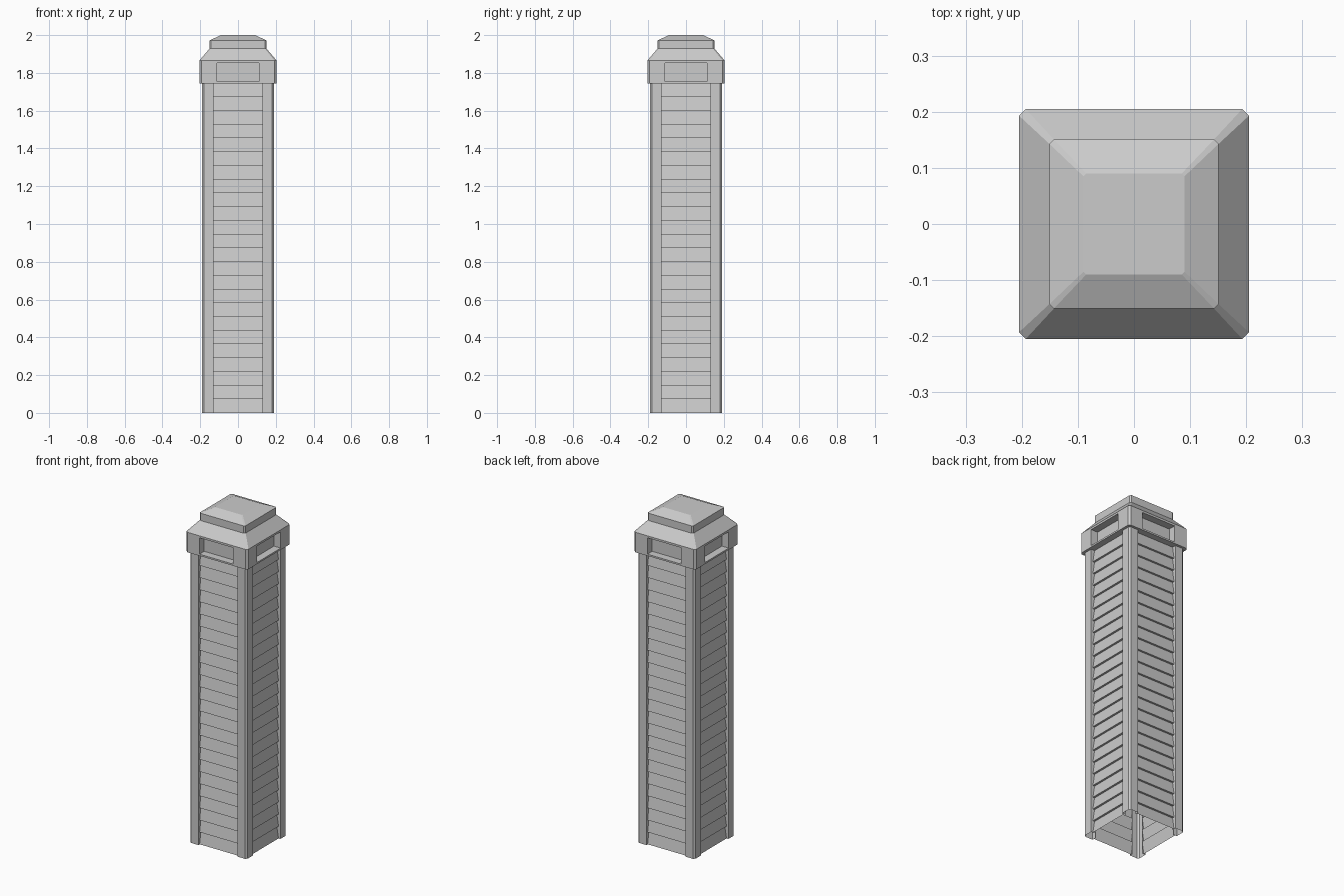
import bpy, bmesh, math
from mathutils import Matrix, Vector

if "Cube" in bpy.data.objects:
    bpy.data.objects.remove(bpy.data.objects["Cube"])

H, COLLAR_Z, COLLAR_TOP = 2.0, 1.745, 1.865
POST, PANEL_X, BACK, LIP = 0.19, 0.13, 0.166, 0.178   # half sizes of the shaft
COLLAR, SLATS = 0.205, 24


def octagon(r, c, z):
    """Square loop of half width r with corners cut by c."""
    pts = []
    for k in range(4):
        m = Matrix.Rotation(k * math.pi / 2, 3, 'Z')
        pts += [m @ Vector((-(r - c), -r, z)), m @ Vector((r - c, -r, z))]
    return pts


def loft(bm, loops, closed=True, cap=False):
    """Skin successive loops of equal length with quads."""
    rows = [[bm.verts.new(p) for p in lp] for lp in loops]
    n = len(rows[0])
    for a, b in zip(rows, rows[1:]):
        for i in range(n if closed else n - 1):
            j = (i + 1) % n
            bm.faces.new((a[i], a[j], b[j], b[i]))
    if cap:
        bm.faces.new(rows[-1])


def four_sides(bm):
    """Repeat the geometry around the z axis."""
    base = list(bm.verts) + list(bm.edges) + list(bm.faces)
    for k in range(1, 4):
        d = bmesh.ops.duplicate(bm, geom=base)["geom"]
        vs = [g for g in d if isinstance(g, bmesh.types.BMVert)]
        bmesh.ops.rotate(bm, verts=vs, cent=(0, 0, 0),
                         matrix=Matrix.Rotation(k * math.pi / 2, 3, 'Z'))


def finish(bm, name):
    bmesh.ops.remove_doubles(bm, verts=bm.verts, dist=1e-5)
    me = bpy.data.meshes.new(name)
    bm.to_mesh(me)
    bm.free()
    bpy.context.collection.objects.link(bpy.data.objects.new(name, me))


# Corner posts: chamfered, hollow, open at the base
bm = bmesh.new()
outline = [(PANEL_X, -BACK), (PANEL_X, -POST), (POST - 0.01, -POST),
           (POST, -POST + 0.01), (POST, -PANEL_X), (BACK, -PANEL_X)]
loft(bm, [[(x, y, z) for x, y in outline] for z in (0, COLLAR_Z)], closed=False)
four_sides(bm)
finish(bm, "corner_posts")

# Overlapping horizontal slats between the posts
bm = bmesh.new()
step = COLLAR_Z / SLATS
profile = []
for i in range(SLATS):
    profile += [(-LIP, i * step), (-BACK, (i + 1) * step)]
loft(bm, [[(-PANEL_X, y, z), (PANEL_X, y, z)] for y, z in profile], closed=False)
four_sides(bm)
finish(bm, "slat_panels")

# Collar with a recessed window on each side
bm = bmesh.new()


def rect(x, y, z0, z1):
    return [(-x, y, z0), (x, y, z0), (x, y, z1), (-x, y, z1)]


c = 0.012
loft(bm, [rect(COLLAR - c, -COLLAR, COLLAR_Z, COLLAR_TOP),
          rect(0.112, -COLLAR, 1.755, 1.853),
          rect(0.112, -0.16, 1.755, 1.853)], cap=True)
loft(bm, [[(COLLAR - c, -COLLAR, z), (COLLAR, -COLLAR + c, z)]
          for z in (COLLAR_Z, COLLAR_TOP)], closed=False)
four_sides(bm)
loft(bm, [octagon(BACK, 0.006, COLLAR_Z), octagon(COLLAR, c, COLLAR_Z)])
finish(bm, "window_collar")

# Sloped roof and stepped cap
bm = bmesh.new()
loft(bm, [octagon(COLLAR, c, COLLAR_TOP), octagon(0.151, 0.008, 1.928),
          octagon(0.151, 0.008, 1.972), octagon(0.09, 0.005, H)], cap=True)
finish(bm, "roof_cap")
